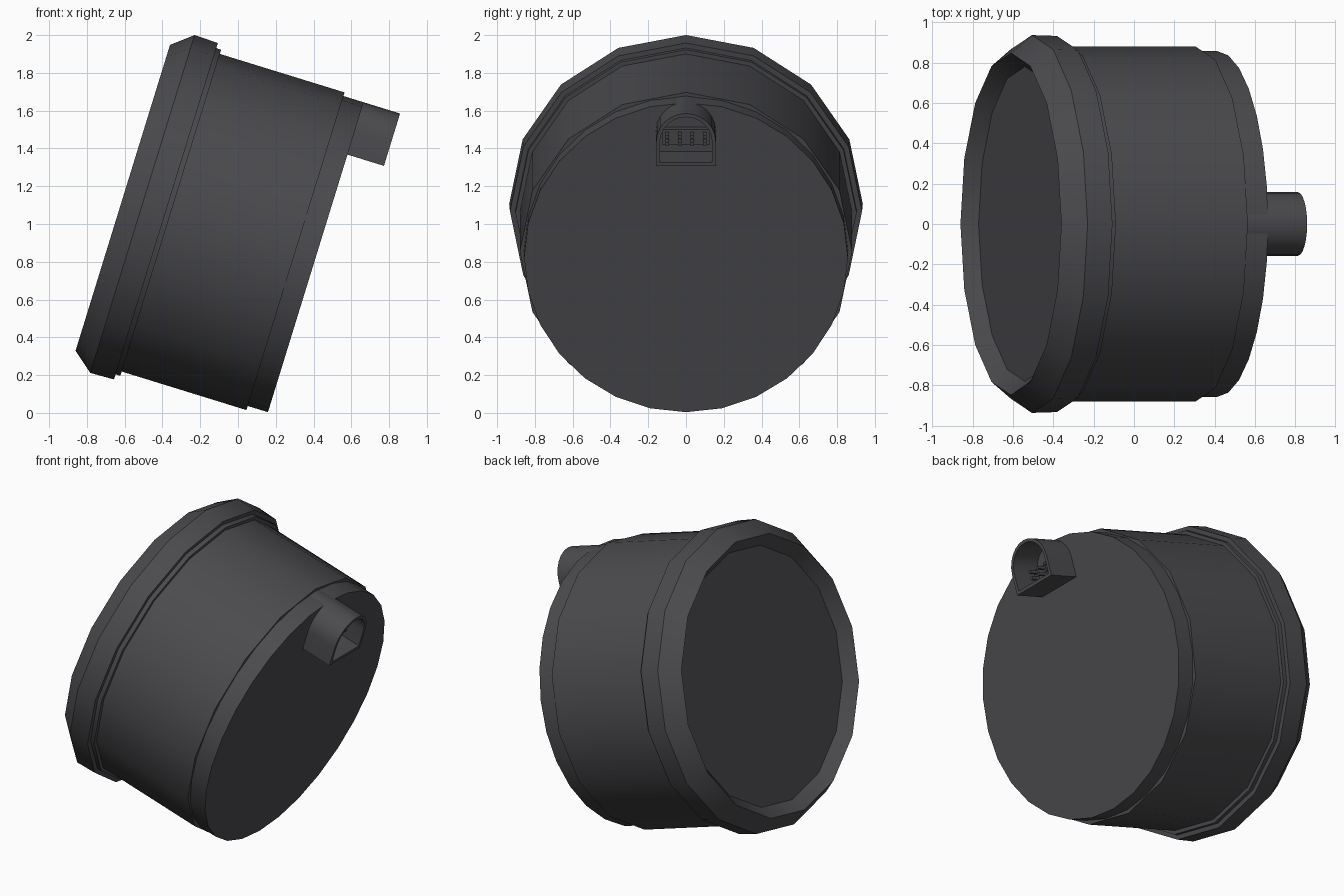
import bpy, bmesh, math
from mathutils import Matrix, Vector

if "Cube" in bpy.data.objects:
    bpy.data.objects.remove(bpy.data.objects["Cube"])

# Local frame: x = gauge axis (front is -x), z = up the dial; then tilted back
TILT = (Matrix.Translation((0.268, 0, 0.867))
        @ Matrix.Rotation(math.asin(0.295), 4, 'Y'))

plastic = bpy.data.materials.new("dark_grey_plastic")
plastic.diffuse_color = (0.07, 0.069, 0.075, 1)
plastic.use_nodes = True
plastic.node_tree.nodes["Principled BSDF"].inputs["Base Color"].default_value = plastic.diffuse_color


def finish(bm, name):
    bmesh.ops.recalc_face_normals(bm, faces=bm.faces)
    bm.transform(TILT)
    me = bpy.data.meshes.new(name)
    bm.to_mesh(me)
    bm.free()
    me.materials.append(plastic)
    ob = bpy.data.objects.new(name, me)
    bpy.context.collection.objects.link(ob)
    bpy.ops.object.select_all(action='DESELECT')
    ob.select_set(True)
    bpy.context.view_layer.objects.active = ob
    bpy.ops.object.shade_smooth_by_angle(angle=math.radians(30))
    return ob


def bridge(bm, a, b):
    n = len(a)
    for i in range(n):
        j = (i + 1) % n
        bm.faces.new((a[i], a[j], b[j], b[i]))


def lathe(name, profile, sides):
    """Closed turned part from (axial position, radius) pairs."""
    bm = bmesh.new()
    rings = []
    for s, r in profile:
        angs = [2 * math.pi * i / sides for i in range(sides)]
        rings.append([bm.verts.new((s, r * math.sin(a), r * math.cos(a))) for a in angs])
    for a, b in zip(rings, rings[1:]):
        bridge(bm, a, b)
    bm.faces.new(rings[0])
    bm.faces.new(rings[-1])
    return finish(bm, name)


def box(name, lo, hi):
    bm = bmesh.new()
    lo, hi = Vector(lo), Vector(hi)
    bmesh.ops.create_cube(bm, size=1)
    size = hi - lo
    for v in bm.verts:
        v.co = (lo + hi) / 2 + Vector(c * d for c, d in zip(v.co, size))
    return finish(bm, name)


def arch(s, half, bottom, centre):
    """D-shaped outline: square bottom, half-round top."""
    pts = [(s, half, bottom)]
    for i in range(13):
        a = math.pi * i / 12
        pts.append((s, half * math.cos(a), centre + half * math.sin(a)))
    pts.append((s, -half, bottom))
    return pts


# Bezel with recessed dial, and the lip behind it
lathe("bezel", [(-0.846, 0.78), (-0.919, 0.8475), (-0.81, 0.936), (-0.68, 0.932)], 16)
lathe("bezel_lip", [(-0.70, 0.905), (-0.653, 0.903)], 16)

# Outer housing and the finer inner can that forms the back
lathe("housing", [(-0.67, 0.88), (0.038, 0.88)], 16)
lathe("back_can", [(-0.60, 0.86), (0.15, 0.857)], 28)

# Arched connector socket
bm = bmesh.new()
outlines = [arch(0.03, 0.158, 0.57, 0.702), arch(0.352, 0.158, 0.57, 0.702),
            arch(0.352, 0.138, 0.59, 0.702), arch(0.16, 0.138, 0.59, 0.702)]
loops = [[bm.verts.new(p) for p in o] for o in outlines]
for a, b in zip(loops, loops[1:]):
    bridge(bm, a, b)
bm.faces.new(loops[0])
bm.faces.new(loops[-1])
finish(bm, "connector_socket")

# Pin block with two rows of four pins
box("pin_block", (0.155, -0.125, 0.64), (0.20, 0.125, 0.725))
for row in range(2):
    for col in range(4):
        y, z = -0.099 + 0.066 * col, 0.662 + 0.04 * row
        box("pin", (0.19, y - 0.009, z - 0.009), (0.26, y + 0.009, z + 0.009))
